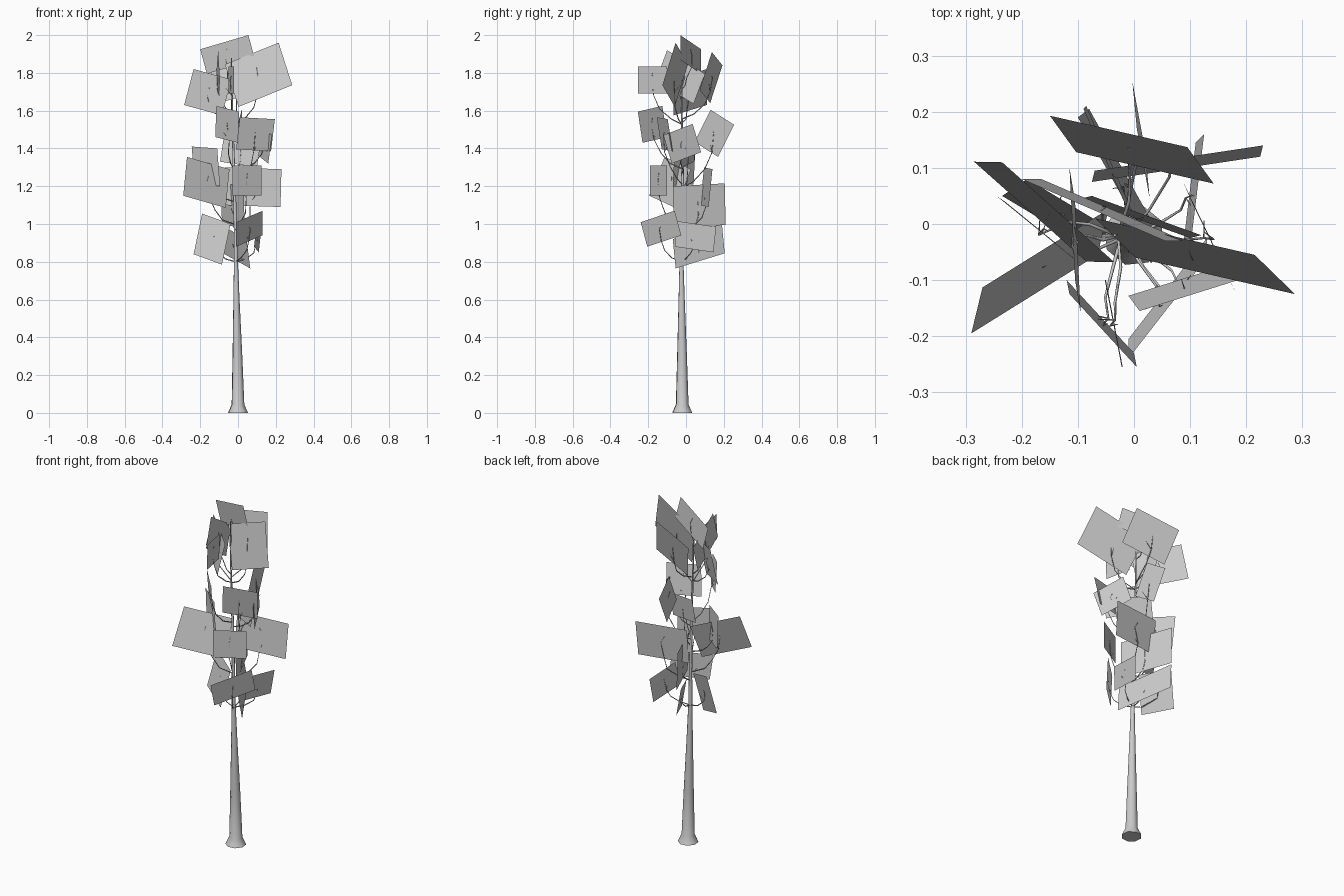
import bpy, bmesh, math, random
from mathutils import Vector as V

random.seed(4)

def finish(bm, name, smooth=False):
    bmesh.ops.recalc_face_normals(bm, faces=bm.faces)
    me = bpy.data.meshes.new(name)
    bm.to_mesh(me)
    bm.free()
    ob = bpy.data.objects.new(name, me)
    bpy.context.collection.objects.link(ob)
    if smooth:
        for p in me.polygons:
            p.use_smooth = len(p.vertices) == 4
    return ob

def tube(name, path, radii, sides):
    """Tapered tube along a path of points."""
    bm = bmesh.new()
    rings = []
    for i, p in enumerate(path):
        t = (path[min(i + 1, len(path) - 1)] - path[max(i - 1, 0)]).normalized()
        if t.z > 0.95:
            t = V((0, 0, 1))
        u = t.cross(V((0.3, 1, 0.1))).normalized()
        w = t.cross(u)
        rings.append([bm.verts.new(p + radii[i] * (u * math.cos(a) + w * math.sin(a)))
                      for a in (2 * math.pi * k / sides for k in range(sides))])
    for a, b in zip(rings, rings[1:]):
        for k in range(sides):
            bm.faces.new((a[k], a[(k + 1) % sides], b[(k + 1) % sides], b[k]))
    bm.faces.new(rings[0])
    bm.faces.new(rings[-1])
    return finish(bm, name, True)

# Trunk: flared foot, long taper up into the crown
trunk = [(0, -.02, 0, .055), (0, -.02, .012, .05), (0, -.02, .045, .035), (-.003, -.021, .3, .027),
         (-.008, -.023, .6, .017), (-.011, -.024, .8, .011), (-.014, -.022, 1.0, .009),
         (-.022, -.018, 1.3, .007), (-.03, -.022, 1.6, .004), (-.034, -.02, 1.88, .0025)]
tube("trunk", [V(r[:3]) for r in trunk], [r[3] for r in trunk], 8)

def trunk_at(z):
    for a, b in zip(trunk, trunk[1:]):
        if z <= b[2]:
            return V(a[:3]).lerp(V(b[:3]), (z - a[2]) / (b[2] - a[2]))
    return V(trunk[-1][:3])

# Leaf cards: three successive corners each, the fourth completes the parallelogram
def card(i, a, b, c):
    a, b, c = V(a), V(b), V(c)
    bm = bmesh.new()
    bm.faces.new([bm.verts.new(p) for p in (a, b, c, a + c - b)])
    finish(bm, f"leaf_card_{i}")
    return (a + c) / 2

upper = [
    ((-.2, .08, 1.925), (.055, -.03, 2.0), (.09, -.03, 1.87)),
    ((.215, -.055, 1.96), (.287, -.125, 1.735), (.003, -.06, 1.62)),
    ((-.235, .11, 1.82), (-.035, -.068, 1.765), (-.085, -.067, 1.575)),
    ((-.05, -.1, 1.835), (-.02, -.255, 1.835), (-.022, -.255, 1.69)),
    ((.095, .137, 1.91), (-.15, .193, 1.84), (-.103, .128, 1.64)),
    ((-.105, -.1, 1.92), (-.115, .1, 1.795), (-.105, .04, 1.635)),
    ((.02, .13, 1.605), (-.003, .255, 1.525), (.005, .17, 1.355)),
    ((.01, -.155, 1.565), (.195, -.097, 1.555), (.175, -.07, 1.385)),
    ((-.115, -.125, 1.625), (.005, -.255, 1.595), (0, -.23, 1.43)),
    ((.18, -.12, 1.47), (.105, .035, 1.53), (.085, .08, 1.38)),
]
lower = [
    ((-.075, .05, 1.46), (.12, -.02, 1.43), (.1, -.025, 1.3)),
    ((-.245, .05, 1.41), (-.11, -.06, 1.4), (-.095, -.07, 1.2)),
    ((-.27, -.113, 1.355), (-.29, -.195, 1.15), (-.065, -.055, 1.085)),
    ((-.07, .095, 1.3), (.23, .14, 1.29), (.225, .12, 1.09)),
    ((-.03, -.19, 1.31), (.125, -.1, 1.31), (.125, -.1, 1.15)),
    ((-.09, .205, 1.215), (.03, -.07, 1.2), (.035, -.065, .98)),
    ((-.01, -.24, 1.01), (.13, -.06, 1.07), (.13, -.025, .94)),
    ((-.19, .08, 1.055), (-.04, -.01, 1.0), (-.085, -.04, .785)),
    ((.065, -.055, .765), (-.08, .205, .845), (-.1, .19, 1.0)),
    ((.1, -.045, 1.015), (.125, .16, .985), (.11, .145, .85)),
]

# One thin arched branch with a short side twig carries each card
for i, corners in enumerate(upper + lower, 1):
    end = card(i, *corners)
    root = trunk_at(max(.8, end.z - random.uniform(.15, .3)))
    out = V((end.x - root.x, end.y - root.y, 0))
    rise = end.z - root.z
    path = [root] + [root + out * f + V((random.uniform(-.01, .01),
                                         random.uniform(-.01, .01), rise * g))
                     for f, g in ((.4, .12), (.75, .35), (.95, .65), (1, 1), (.95, 1.15))]
    tube(f"branch_{i}", path, [.0035, .003, .0025, .002, .0015, .001], 4)
    side = V((-out.y, out.x, 0)) * random.choice((-.2, .2))
    tube(f"twig_{i}", [path[3], path[3] + side + V((0, 0, .04))], [.0015, .001], 3)
